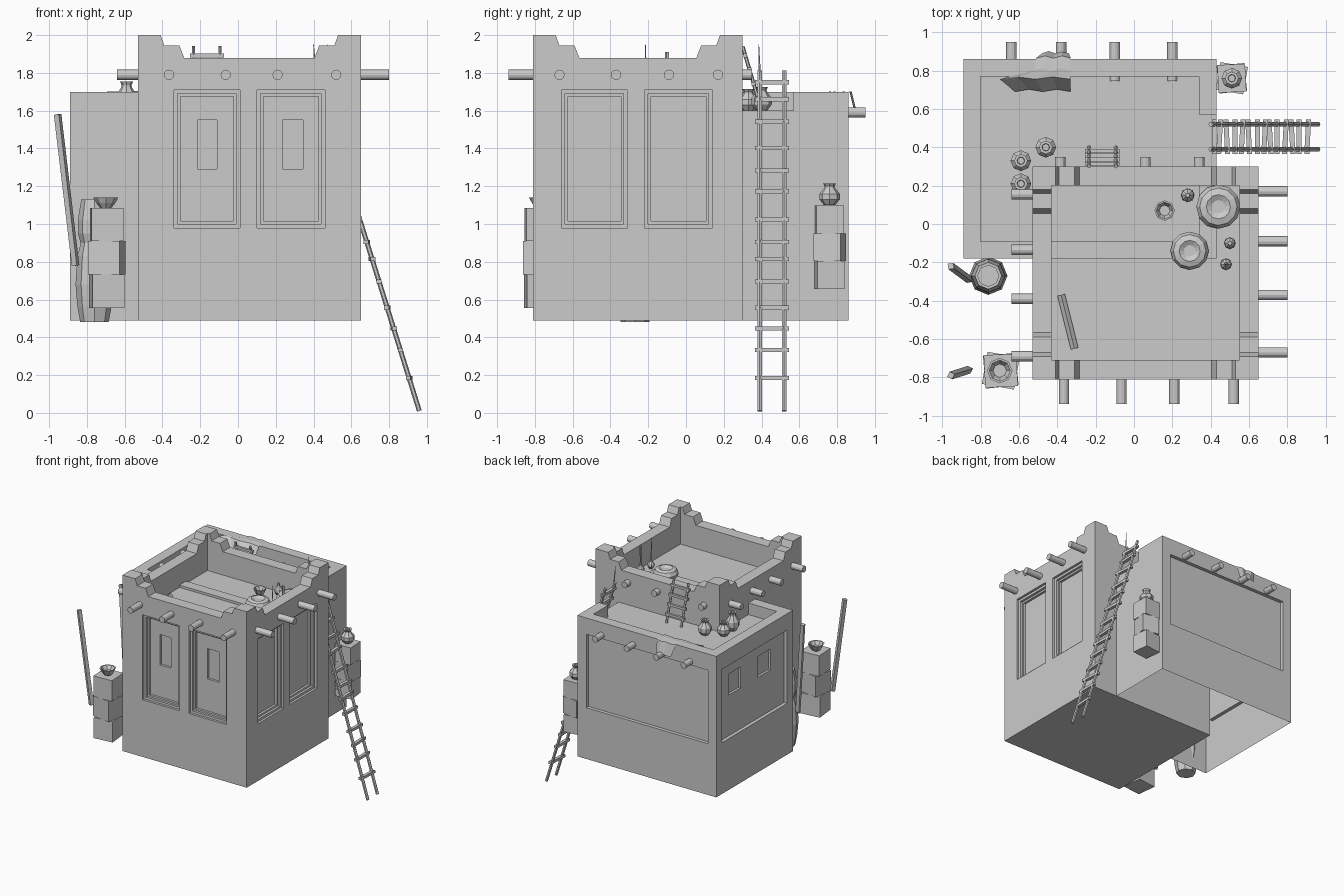
import bpy, bmesh, math
from mathutils import Vector, Matrix

if "Cube" in bpy.data.objects:
    bpy.data.objects.remove(bpy.data.objects["Cube"])

clay = bpy.data.materials.new("clay_grey")
clay.use_nodes = True
clay.diffuse_color = (0.6, 0.6, 0.6, 1)
clay.node_tree.nodes["Principled BSDF"].inputs["Base Color"].default_value = (0.6, 0.6, 0.6, 1)


def finish(name, bm):
    mesh = bpy.data.meshes.new(name)
    bm.to_mesh(mesh)
    bm.free()
    mesh.materials.append(clay)
    ob = bpy.data.objects.new(name, mesh)
    bpy.context.collection.objects.link(ob)
    return ob


def box(name, lo, hi, turn=0):
    lo, hi = Vector(lo), Vector(hi)
    bm = bmesh.new()
    m = Matrix.Translation((lo + hi) / 2) @ Matrix.Rotation(math.radians(turn), 4, 'Z')
    bmesh.ops.create_cube(bm, size=1, matrix=m @ Matrix.Diagonal((*(hi - lo), 1)))
    return finish(name, bm)


def rod(name, a, b, r, seg=8, r2=None):
    a, b = Vector(a), Vector(b)
    d = b - a
    m = Matrix.Translation((a + b) / 2) @ d.to_track_quat('Z', 'Y').to_matrix().to_4x4()
    bm = bmesh.new()
    bmesh.ops.create_cone(bm, cap_ends=True, segments=seg, radius1=r,
                          radius2=r if r2 is None else r2, depth=d.length, matrix=m)
    return finish(name, bm)


def lathe(name, loc, profile, seg=8):
    # Profile of (radius, height), turned about a vertical axis
    bm = bmesh.new()
    rings = [[bm.verts.new((loc[0] + r * math.cos(math.tau * i / seg),
                            loc[1] + r * math.sin(math.tau * i / seg), loc[2] + z))
              for i in range(seg)] for r, z in profile]
    for p, q in zip(rings, rings[1:]):
        for i in range(seg):
            j = (i + 1) % seg
            bm.faces.new((p[i], p[j], q[j], q[i]))
    bm.faces.new(rings[0][::-1])
    bm.faces.new(rings[-1])
    return finish(name, bm)


def cut(ob, lo, hi):
    cutter = box("cutter", lo, hi)
    cutter.hide_render = True
    mod = ob.modifiers.new("cut", 'BOOLEAN')
    mod.operation, mod.solver, mod.object = 'DIFFERENCE', 'EXACT', cutter
    bpy.context.view_layer.objects.active = ob
    bpy.ops.object.modifier_apply(modifier=mod.name)
    bpy.data.objects.remove(cutter)


def recess(ob, axis, face, side, span, z, start, depth):
    # Cut a rectangular pocket into a wall facing side * axis
    a, b = sorted((face + side * 0.1 - side * start, face - side * depth))
    b, a = (b, a) if side < 0 else (face + 0.1, face - depth)
    if side < 0:
        a, b = face - 0.1, face + depth
    lo, hi = [0, 0, z[0]], [0, 0, z[1]]
    lo[axis], hi[axis] = a, b
    lo[1 - axis], hi[1 - axis] = span
    cut(ob, lo, hi)


def stepped_window(ob, axis, face, side, span, z):
    for inset, depth in ((0, 0.02), (0.02, 0.04), (0.035, 0.06)):
        recess(ob, axis, face, side, (span[0] + inset, span[1] - inset),
               (z[0] + inset, z[1] - inset), 0, depth)


# Tall front house with a sunken roof and stepped windows
X0, X1, Y0, Y1, BASE, TOP = -0.53, 0.65, -0.81, 0.30, 0.49, 1.88
house = box("front_house", (X0, Y0, BASE), (X1, Y1, TOP))
cut(house, (X0 + 0.1, Y0 + 0.1, 1.68), (X1 - 0.1, Y1 - 0.1, 2.1))
HEIGHT = (0.98, 1.71)
for span, pane in (((-0.34, 0.01), (-0.215, -0.11)), ((0.10, 0.46), (0.235, 0.345))):
    stepped_window(house, 1, Y0, -1, span, HEIGHT)
    recess(house, 1, Y0, -1, pane, (1.29, 1.55), 0, 0.08)
for span in ((-0.66, -0.31), (-0.22, 0.14)):
    stepped_window(house, 0, X1, 1, span, HEIGHT)

# Stepped parapet corners, one leg along each wall
STEPS = ((0, 1.88), (0, 2.0), (0.12, 2.0), (0.14, 1.945), (0.22, 1.945), (0.245, 1.88))
for cx, sx in ((X0, 1), (X1, -1)):
    for cy, sy in ((Y0, 1), (Y1, -1)):
        for axis in (0, 1):
            bm = bmesh.new()
            vs = []
            for u, z in STEPS:
                vs.append(bm.verts.new((cx + sx * u, cy, z) if axis == 0 else (cx, cy + sy * u, z)))
            f = bm.faces.new(vs)
            move = (0, sy * 0.1, 0) if axis == 0 else (sx * 0.1, 0, 0)
            ext = bmesh.ops.extrude_face_region(bm, geom=[f], use_keep_orig=True)
            bmesh.ops.translate(bm, vec=move, verts=[v for v in ext["geom"] if isinstance(v, bmesh.types.BMVert)])
            bmesh.ops.recalc_face_normals(bm, faces=bm.faces)
            finish("parapet_corner", bm)

# Low back house, open underneath, with a gap in the parapet for the ladder
back = box("back_house", (-0.89, -0.18, BASE), (0.43, 0.86, 1.70))
cut(back, (-0.80, -0.09, 1.60), (0.34, 0.77, 1.9))
cut(back, (0.30, 0.2, 1.60), (0.6, 0.57, 1.9))
recess(back, 1, 0.86, 1, (-0.81, 0.345), (0.93, 1.56), 0, 0.03)
recess(back, 0, -0.89, -1, (-0.10, 0.78), (0.93, 1.56), 0, 0.03)
for span in ((0.49, 0.655), (0.08, 0.26)):
    recess(back, 0, -0.89, -1, span, (1.28, 1.46), 0, 0.05)
bm = bmesh.new()
bm.from_mesh(back.data)
bmesh.ops.delete(bm, geom=[f for f in bm.faces if f.calc_center_median().z < BASE + 0.01], context='FACES')
bm.to_mesh(back.data)
bm.free()

# Round roof beams poking through the walls
R = 0.027
for x in (-0.365, -0.065, 0.21, 0.52):
    rod("front_beam", (x, -0.94, 1.79), (x, Y0 + 0.05, 1.79), R, 12)
for y in (0.17, -0.09, -0.37, -0.67):
    rod("right_beam", (0.80, y, 1.79), (X1 - 0.05, y, 1.79), R, 12)
for y in (0.155, -0.135, -0.39, -0.69):
    rod("left_beam", (-0.64, y, 1.79), (X0 + 0.05, y, 1.79), R, 12)
for x in (-0.385, 0.06, 0.34):
    rod("rear_beam", (x, 0.35, 1.79), (x, Y1 - 0.05, 1.79), R, 12)
for x in (-0.64, -0.38, -0.10, 0.20):
    rod("back_house_beam", (x, 0.95, 1.59), (x, 0.745, 1.59), R, 12)

# Long ladder leaning on the back house
foot, head = Vector((0.96, 0, 0.01)), Vector((0.40, 0, 1.81))
for y in (0.39, 0.52):
    rod("ladder_rail", foot + Vector((0, y, 0)), head + Vector((0, y, 0)), 0.013, 6)
for i, z in enumerate((0.175, 0.325, 0.44, 0.55, 0.69, 0.81, 0.9, 1.02, 1.17, 1.28, 1.40, 1.54, 1.66, 1.75)):
    p = foot.lerp(head, z / 1.81)
    box("ladder_rung", (p.x - 0.013, 0.365, p.z - 0.011), (p.x + 0.013, 0.545, p.z + 0.011), (i % 3 - 1) * 3)
rod("ladder_tie", (0.41, 0.39, 1.80), (0.40, 0.385, 1.95), 0.006, 5, 0.002)

# Short ladder between the two roofs
low, high = Vector((0, 0.40, 1.60)), Vector((0, 0.30, 1.94))
for x in (-0.235, -0.095):
    rod("short_ladder_rail", low + Vector((x, 0, 0)), high + Vector((x, 0, 0)), 0.01, 6)
for t in (0.2, 0.42, 0.64, 0.86):
    p = low.lerp(high, t)
    box("short_ladder_rung", (-0.255, p.y - 0.01, p.z - 0.01), (-0.075, p.y + 0.01, p.z + 0.01))

# Crate stacks beside the walls
for cx, cy, z0, h, w, n in ((-0.695, -0.765, 0.555, 0.177, 0.17, 3), (0.51, 0.76, 0.655, 0.148, 0.145, 3)):
    for i, turn in zip(range(n), (6, -10, 3)):
        box("crate", (cx - w / 2, cy - w / 2, z0 + i * h), (cx + w / 2, cy + w / 2, z0 + (i + 1) * h), turn)

# Pottery
BOWL = ((0.03, 0), (0.05, 0.025), (0.066, 0.055), (0.055, 0.055), (0.035, 0.025))
JAR = ((0.03, 0), (0.054, 0.03), (0.054, 0.06), (0.028, 0.092), (0.026, 0.1), (0.035, 0.115), (0.02, 0.115), (0.018, 0.09))
lathe("crate_bowl", (-0.70, -0.765, 1.085), BOWL)
lathe("crate_jar", (0.51, 0.76, 1.10), JAR)
for x, y, s in ((-0.59, 0.33, 1.0), (-0.59, 0.21, 1.35), (-0.46, 0.40, 1.1)):
    lathe("roof_jar", (x, y, 1.60), [(r, z * s) for r, z in JAR])
lathe("roof_bowl", (0.16, 0.07, 1.68), [(r * 0.8, z) for r, z in BOWL])
for x, y, s in ((0.28, 0.15, 0.036), (0.50, -0.10, 0.03), (0.48, -0.21, 0.03)):
    lathe("gourd", (x, y, 1.68), [(s * r, s * z) for r, z in
          ((0.4, 0), (1, 0.8), (0.9, 1.5), (0.35, 2.2), (0.3, 2.8))])
rod("gourd_stem", (0.50, -0.10, 1.76), (0.50, -0.10, 1.91), 0.005, 5, 0.012)
rod("gourd_stem", (0.48, -0.21, 1.76), (0.475, -0.215, 1.95), 0.005, 5, 0.002)
for x, y, r in ((0.44, 0.09, 0.115), (0.29, -0.14, 0.1)):
    lathe("round_basket", (x, y, 1.68), [(r * a, b) for a, b in
          ((0.6, 0), (0.95, 0.02), (1, 0.045), (0.85, 0.075), (0.55, 0.085), (0.3, 0.07))], 12)

# Tall sacks stacked against the side wall
lathe("tall_jar", (-0.76, -0.27, 0.48), ((0.075, 0), (0.09, 0.08), (0.1, 0.2), (0.09, 0.35), (0.07, 0.43)))
lathe("tall_jar", (-0.76, -0.27, 0.89), ((0.07, 0), (0.088, 0.06), (0.088, 0.13), (0.07, 0.24), (0.055, 0.24), (0.06, 0.2)))

# Loose planks
rod("plank", (-0.86, -0.76, 0.78), (-0.955, -0.79, 1.58), 0.021, 4)
rod("plank", (-0.86, -0.29, 0.78), (-0.955, -0.22, 1.58), 0.021, 4)
rod("roof_plank", (-0.31, -0.65, 1.70), (-0.38, -0.37, 1.70), 0.02, 4)

# Blanket draped over the back parapet
bm = bmesh.new()
rows = [[bm.verts.new((a + (b - a) * t / 4, y + 0.012 * (t % 2), z)) for t in range(5)] for a, b, y, z in
        ((-0.62, -0.33, 0.69, 1.61), (-0.70, -0.33, 0.755, 1.70), (-0.52, -0.33, 0.80, 1.705),
         (-0.51, -0.33, 0.865, 1.70), (-0.48, -0.34, 0.89, 1.60))]
for p, q in zip(rows, rows[1:]):
    for i in range(4):
        bm.faces.new((p[i], p[i + 1], q[i + 1], q[i]))
finish("blanket", bm)
